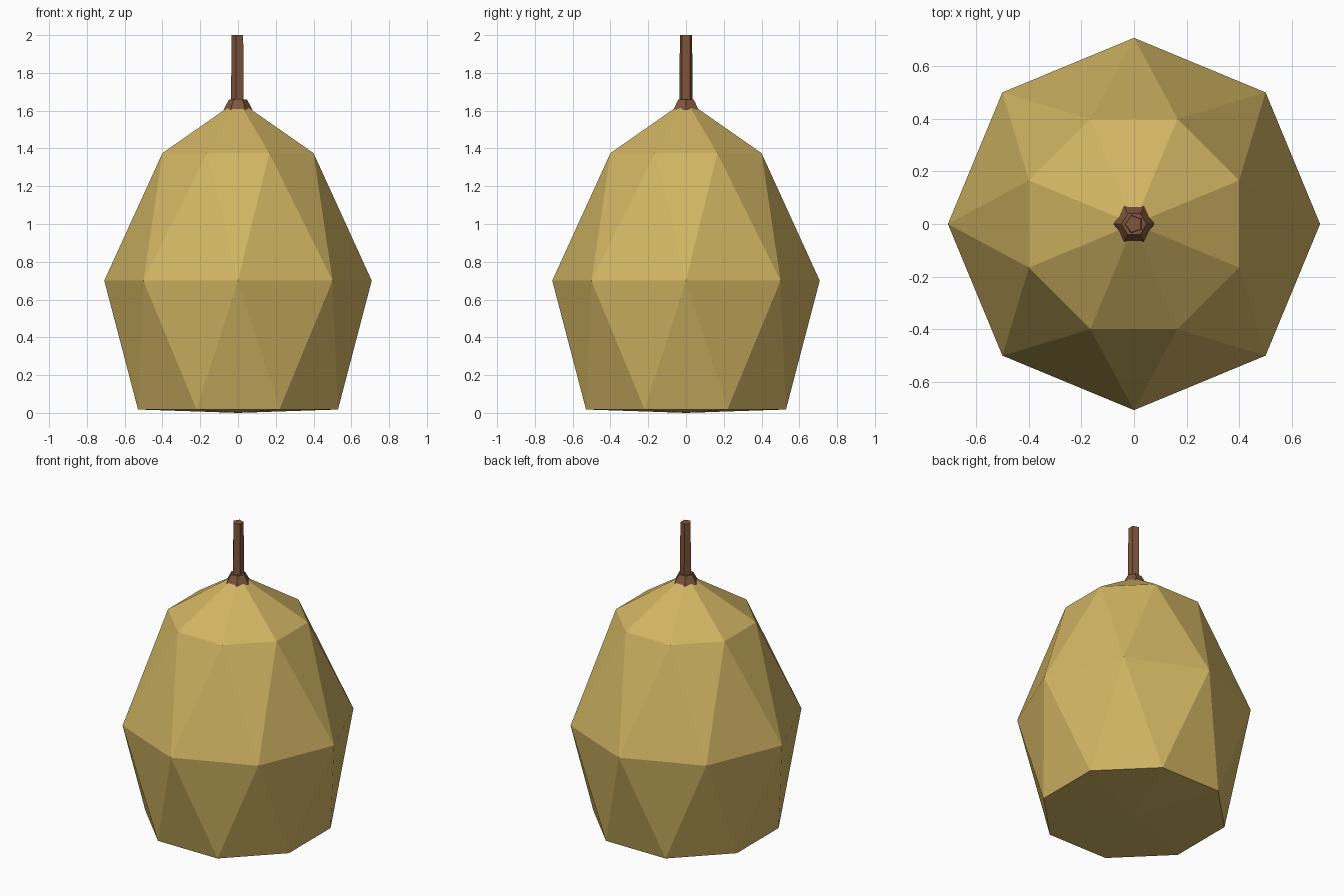
import bpy
import bmesh
from math import cos, sin, pi

cube = bpy.data.objects.get("Cube")
if cube:
    bpy.data.objects.remove(cube, do_unlink=True)


def make_material(name, rgb):
    mat = bpy.data.materials.new(name)
    mat.use_nodes = True
    colour = (*rgb, 1.0)
    mat.diffuse_color = colour
    bsdf = mat.node_tree.nodes["Principled BSDF"]
    bsdf.inputs["Base Color"].default_value = colour
    bsdf.inputs["Roughness"].default_value = 0.9
    return mat


def ring(bm, sides, radius, z, turn):
    step = 2 * pi / sides
    return [bm.verts.new((radius * cos(i * step + turn), radius * sin(i * step + turn), z))
            for i in range(sides)]


def finish(bm, name, mat):
    bmesh.ops.recalc_face_normals(bm, faces=bm.faces[:])
    mesh = bpy.data.meshes.new(name)
    bm.to_mesh(mesh)
    bm.free()
    mesh.materials.append(mat)
    obj = bpy.data.objects.new(name, mesh)
    bpy.context.collection.objects.link(obj)
    return obj


def fan(bm, loop, z):
    tip = bm.verts.new((0, 0, z))
    for a, b in zip(loop, loop[1:] + loop[:1]):
        bm.faces.new((a, b, tip))


def frustum(name, sides, low, high, turn, mat):
    """Tapered prism; low and high are (radius, z)."""
    bm = bmesh.new()
    a, b = ring(bm, sides, *low, turn), ring(bm, sides, *high, turn)
    for i in range(sides):
        j = (i + 1) % sides
        bm.faces.new((a[i], a[j], b[j], b[i]))
    bm.faces.new(a[::-1])
    bm.faces.new(b)
    return finish(bm, name, mat)


gold = make_material("straw gold", (0.64, 0.46, 0.125))
brown = make_material("stem brown", (0.21, 0.093, 0.045))

# Fruit body: faceted bands of alternating triangles
SIDES = 8
half = pi / SIDES
bm = bmesh.new()
base = ring(bm, SIDES, 0.573, 0.018, half)
belly = ring(bm, SIDES, 0.708, 0.70, 0)
shoulder = ring(bm, SIDES, 0.433, 1.375, half)
for i in range(SIDES):
    j = (i + 1) % SIDES
    for band in (base, shoulder):
        bm.faces.new((belly[i], belly[j], band[i]))
        bm.faces.new((band[i], belly[j], band[j]))
fan(bm, shoulder, 1.655)
fan(bm, base, 0.0)
finish(bm, "fruit_body", gold)

# Flared collar and stalk
frustum("stem_collar", 6, (0.077, 1.605), (0.047, 1.66), 0, brown)
frustum("stem", 5, (0.037, 1.63), (0.034, 2.0), pi, brown)
